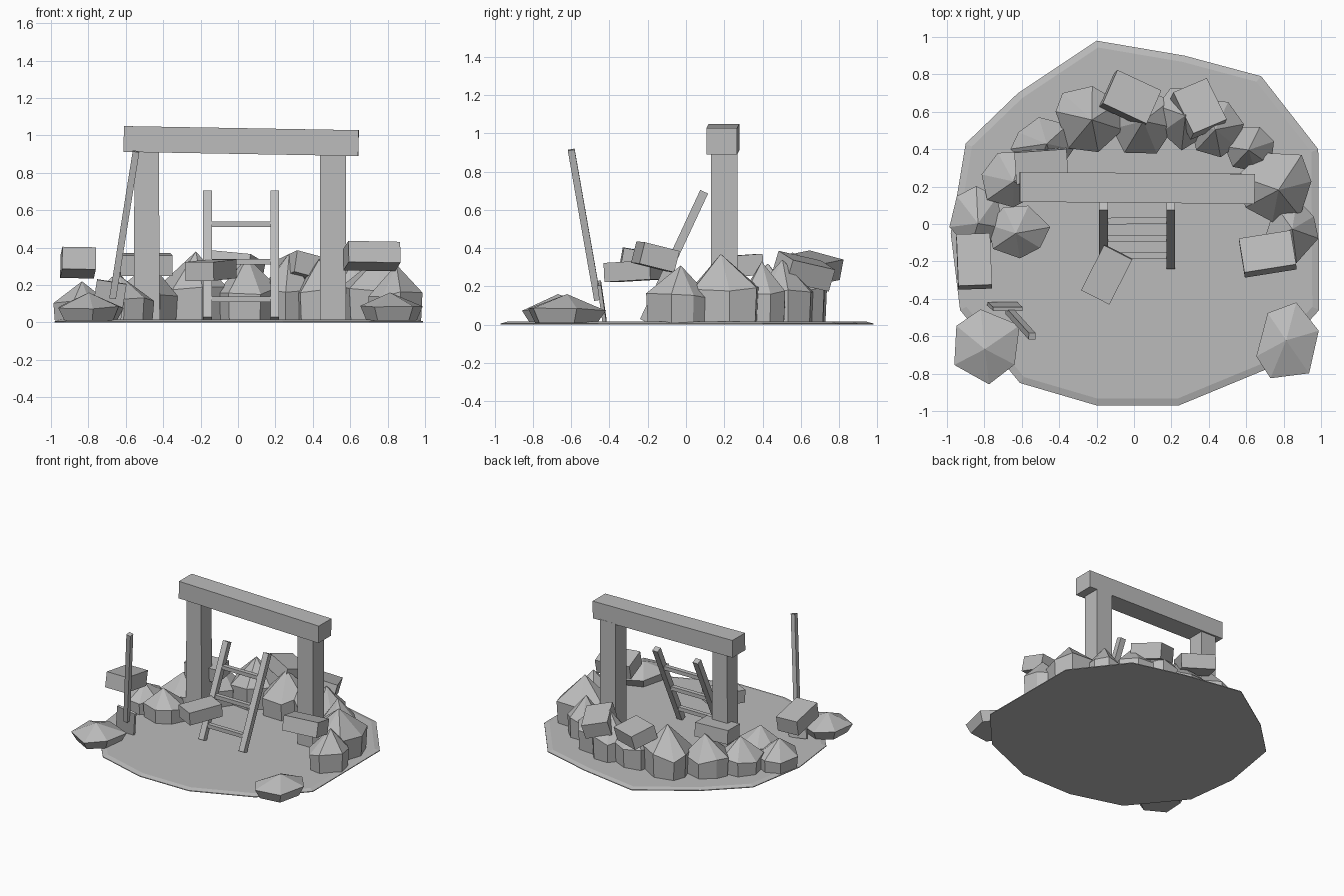
import bpy, bmesh, math, random
from mathutils import Vector, Matrix, Euler

random.seed(4)
cube = bpy.data.objects.get("Cube")
if cube:
    bpy.data.objects.remove(cube, do_unlink=True)

grey = bpy.data.materials.new("plain grey")
grey.use_nodes = True
grey.diffuse_color = (0.5, 0.5, 0.5, 1)
grey.node_tree.nodes["Principled BSDF"].inputs["Base Color"].default_value = (0.5, 0.5, 0.5, 1)


def finish(name, bm):
    bmesh.ops.recalc_face_normals(bm, faces=bm.faces)
    mesh = bpy.data.meshes.new(name)
    bm.to_mesh(mesh)
    bm.free()
    mesh.materials.append(grey)
    obj = bpy.data.objects.new(name, mesh)
    bpy.context.collection.objects.link(obj)
    return obj


def box(name, centre, size, rot=(0, 0, 0), taper=1.0):
    bm = bmesh.new()
    bmesh.ops.create_cube(bm, size=1)
    for v in bm.verts:
        if v.co.z > 0:
            v.co.x *= taper
            v.co.y *= taper
    turn = Euler([math.radians(a) for a in rot]).to_matrix().to_4x4()
    bm.transform(Matrix.Translation(centre) @ turn @ Matrix.Diagonal((*size, 1)))
    return finish(name, bm)


def bar(name, start, end, width, depth):
    """Square bar between two points."""
    a, b = Vector(start), Vector(end)
    bm = bmesh.new()
    bmesh.ops.create_cube(bm, size=1)
    z = (b - a).normalized()
    x = Vector((0, 1, 0)).cross(z).normalized()
    turn = Matrix((x, z.cross(x), z)).transposed().to_4x4()
    bm.transform(Matrix.Translation((a + b) / 2) @ turn
                 @ Matrix.Diagonal((width, depth, (b - a).length, 1)))
    return finish(name, bm)


def rings(bm, loops):
    """Skin stacked loops of points and close the bottom."""
    loops = [[bm.verts.new(p) for p in loop] for loop in loops]
    bm.faces.new(loops[0])
    for low, high in zip(loops, loops[1:]):
        for i in range(len(low)):
            j = (i + 1) % len(low)
            bm.faces.new((low[i], low[j], high[j], high[i]))
    return loops[-1]


def rock(name, x, y, rx, ry, height, foot=0.95, shoulder=0.48, sides=7):
    """Faceted boulder: upright sides below a pointed cap."""
    bm = bmesh.new()
    start = random.random() * math.tau
    base, mid = [], []
    for i in range(sides):
        a = start + (i + random.uniform(-0.2, 0.2)) * math.tau / sides
        r = random.uniform(0.92, 1.1)
        dx, dy = rx * r * math.cos(a), ry * r * math.sin(a)
        base.append((x + dx * foot, y + dy * foot, 0.01))
        mid.append((x + dx, y + dy, height * shoulder * random.uniform(0.88, 1.12)))
    top = rings(bm, [base, mid])
    peak = bm.verts.new((x + random.uniform(-0.1, 0.1) * rx,
                         y + random.uniform(-0.1, 0.1) * ry, height))
    for i in range(sides):
        bm.faces.new((top[i], top[(i + 1) % sides], peak))
    return finish(name, bm)


# Ground slab with a sloping rim
outline = [(-0.2, 0.98), (-0.62, 0.7), (-0.9, 0.43), (-0.98, -0.05), (-0.93, -0.46),
           (-0.61, -0.85), (-0.2, -0.97), (0.24, -0.97), (0.7, -0.78), (0.99, -0.46),
           (0.985, 0.4), (0.68, 0.79), (0.27, 0.9)]
bm = bmesh.new()
bm.faces.new(rings(bm, [[(x, y, 0) for x, y in outline],
                        [(x, y, 0.006) for x, y in outline],
                        [(x * 0.963, y * 0.963, 0.016) for x, y in outline]]))
finish("ground_slab", bm)

# Timber frame
box("right_post", (-0.488, 0.2, 0.46), (0.14, 0.14, 0.92), taper=0.93)
box("left_post", (0.508, 0.2, 0.45), (0.14, 0.14, 0.9))
box("lintel_beam", (0.017, 0.193, 0.97), (1.255, 0.16, 0.138), (0, 1, -0.5))

# Leaning ladder
for side, x in (("right", -0.163), ("left", 0.197)):
    bar(side + "_ladder_rail", (x, -0.22, 0.02), (x, 0.095, 0.695), 0.047, 0.045)
for i in range(3):
    z = 0.125 + 0.2 * i
    y = -0.22 + (z - 0.02) * 0.467
    bar("ladder_rung_%d" % (i + 1), (-0.15, y, z), (0.185, y + 0.001, z), 0.03, 0.035)

# Shovel
bar("shovel_handle", (-0.67, -0.462, 0.13), (-0.545, -0.6, 0.915), 0.036, 0.036)
box("shovel_blade", (-0.69, -0.44, 0.12), (0.16, 0.02, 0.2), (8, 9, 0))

# Loose blocks
blocks = [
    ((-0.855, -0.2, 0.32), (0.18, 0.28, 0.12), (-10, 1, 2)),
    ((-0.145, -0.27, 0.28), (0.27, 0.17, 0.1), (0, -3, 63)),
    ((0.715, -0.16, 0.355), (0.28, 0.19, 0.115), (-14, 1, 9)),
    ((-0.495, 0.31, 0.31), (0.28, 0.17, 0.11), (4, 0, 4)),
    ((-0.02, 0.67, 0.3), (0.26, 0.2, 0.11), (-14, 5, -25)),
    ((0.345, 0.615, 0.28), (0.2, 0.25, 0.12), (-12, 14, 23)),
]
for i, (centre, size, rot) in enumerate(blocks):
    box("loose_block_%d" % (i + 1), centre, size, rot)

# Curved bank of boulders around the back
bank = [
    (0.84, -0.04, 0.14, 0.18, 0.31), (0.76, 0.2, 0.2, 0.2, 0.37),
    (0.62, 0.4, 0.14, 0.13, 0.33), (0.44, 0.52, 0.15, 0.16, 0.34),
    (0.26, 0.58, 0.15, 0.17, 0.37), (0.04, 0.54, 0.17, 0.2, 0.35),
    (-0.24, 0.57, 0.19, 0.18, 0.38), (-0.48, 0.42, 0.17, 0.16, 0.32),
    (-0.66, 0.24, 0.17, 0.16, 0.27), (-0.84, 0.02, 0.14, 0.17, 0.22),
    (-0.63, -0.04, 0.17, 0.14, 0.25),
]
for i, values in enumerate(bank):
    rock("bank_boulder_%d" % (i + 1), *values)

# Low boulders at the front corners
rock("front_right_boulder", -0.79, -0.65, 0.19, 0.2, 0.16, 0.8, 0.5, 6)
rock("front_left_boulder", 0.82, -0.64, 0.165, 0.21, 0.16, 0.8, 0.5, 6)
